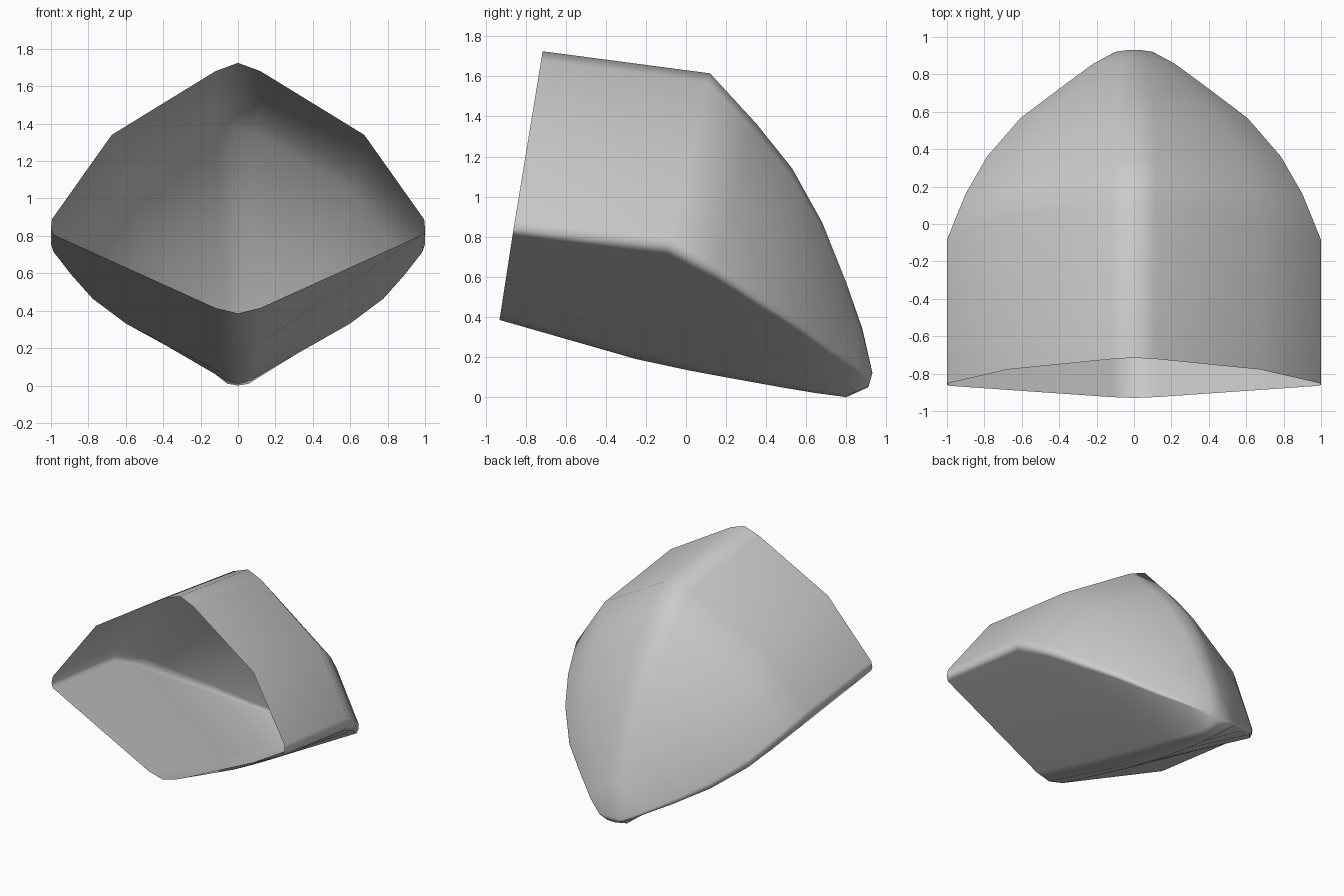
import bpy, bmesh
from mathutils import Vector

if "Cube" in bpy.data.objects:
    bpy.data.objects.remove(bpy.data.objects["Cube"])

# Fan of cross-sections from the open front rim to the rounded tip:
# crown (y, z), side ridge (x, y, z), keel (y, z)
SECTIONS = [
    ((-0.715, 1.725), (1.00, -0.860, 0.840), (-0.93, 0.385)),
    ((0.12, 1.615), (1.00, -0.085, 0.755), (-0.25, 0.19)),
    ((0.35, 1.365), (0.905, 0.15, 0.63), (0.02, 0.132)),
    ((0.53, 1.14), (0.79, 0.35, 0.495), (0.22, 0.095)),
    ((0.68, 0.87), (0.61, 0.56, 0.355), (0.47, 0.05)),
    ((0.80, 0.57), (0.40, 0.72, 0.235), (0.65, 0.02)),
    ((0.88, 0.34), (0.22, 0.855, 0.145), (0.80, 0.0)),
    ((0.93, 0.12), (0.10, 0.92, 0.085), (0.91, 0.05)),
]


def section(crown, ridge, keel):
    """Closed loop: pointed arch above the ridge, shallow V below it."""
    x, y, z = ridge
    t, r, b = Vector((0, *crown)), Vector((0, y, z)), Vector((0, *keel))
    strip = 0.12 * x ** 0.5

    def at(px, end, h):
        p = r.lerp(end, h)
        return Vector((px, p.y, p.z))

    half = [
        t,
        at(strip, t, 0.95),
        at(0.675 * x, t, 0.565),
        at(0.995 * x, t, 0.055),
        at(x, t, 0.0),
        at(0.985 * x, b, 0.075),
        at(strip, b, 0.935),
        b,
    ]
    mirrored = [Vector((-p.x, p.y, p.z)) for p in half[-2:0:-1]]
    return half + mirrored


# Open hood shell
bm = bmesh.new()
rings = [[bm.verts.new(p) for p in section(*s)] for s in SECTIONS]
for a, c in zip(rings, rings[1:]):
    n = len(a)
    for i in range(n):
        j = (i + 1) % n
        bm.faces.new((a[i], a[j], c[j], c[i]))
bm.faces.new(rings[-1])  # tip
bmesh.ops.recalc_face_normals(bm, faces=bm.faces[:])

# Make sure the convex side faces outward
tip = max(bm.faces, key=lambda f: f.calc_center_median().y)
if tip.normal.y < 0:
    bmesh.ops.reverse_faces(bm, faces=bm.faces[:])
for f in bm.faces:
    f.smooth = True

mesh = bpy.data.meshes.new("hood_shell")
bm.to_mesh(mesh)
bm.free()
hood = bpy.data.objects.new("hood_shell", mesh)
bpy.context.collection.objects.link(hood)

# Broad panels stay flat, narrow strips carry the rounding
hood.modifiers.new("weighted_normals", 'WEIGHTED_NORMAL')
